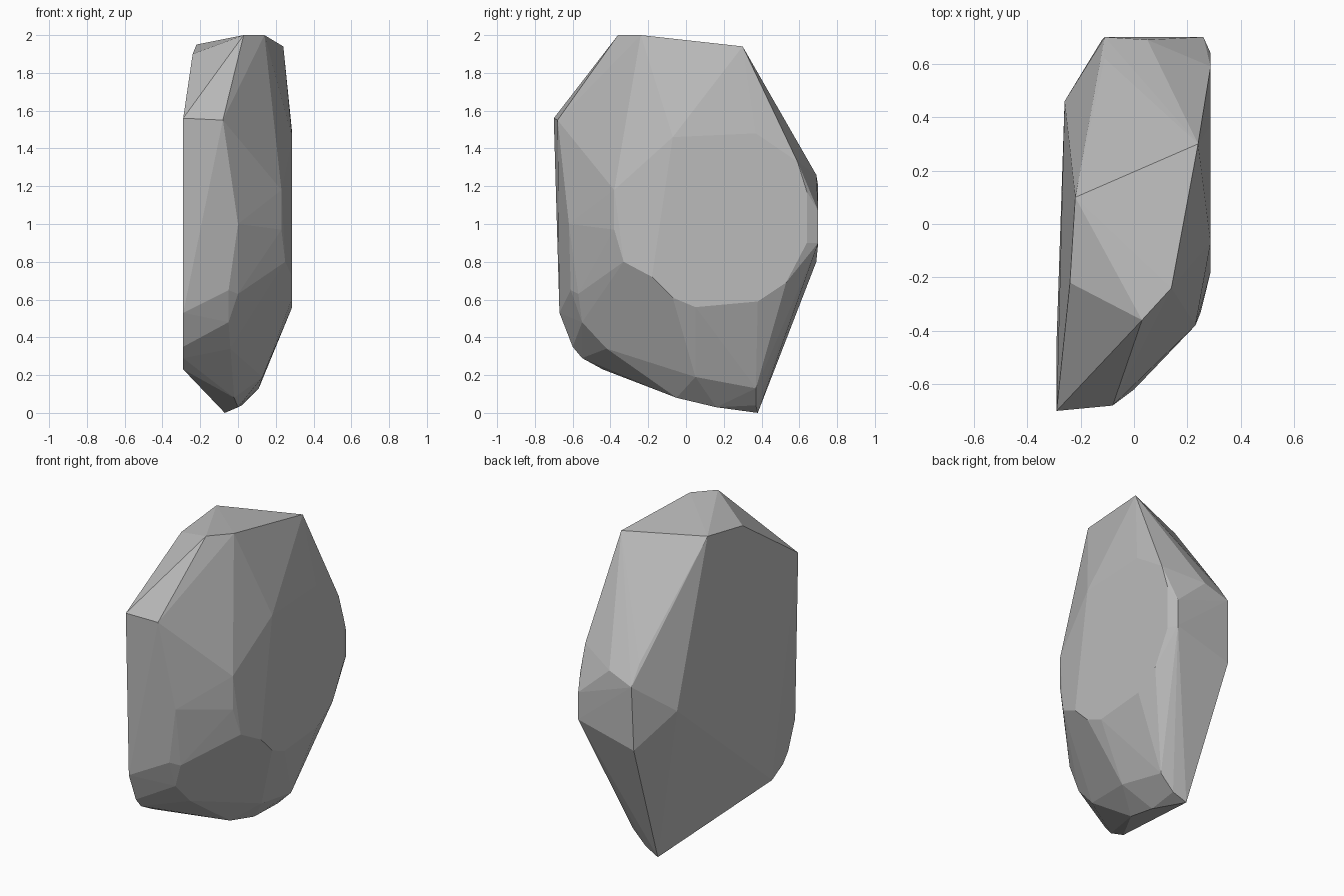
import bpy
import bmesh
from math import radians
from mathutils import Vector

default_cube = bpy.data.objects.get("Cube")
if default_cube is not None:
    bpy.data.objects.remove(default_cube, do_unlink=True)


def make_material(name, colour):
    material = bpy.data.materials.new(name)
    material.use_nodes = True
    material.diffuse_color = colour
    shader = next(n for n in material.node_tree.nodes if n.type == "BSDF_PRINCIPLED")
    shader.inputs["Base Color"].default_value = colour
    return material


def on_side(x, outline):
    """Lift a (y, z) outline onto a plane of constant x."""
    return [(x, y, z) for y, z in outline]


# Broad flat facet on the left side of the stone
broad_facet = on_side(.287, [
    (-.07, 1.46), (.37, 1.48), (.59, 1.33), (.64, 1.17), (.64, .9),
    (.53, .69), (.38, .59), (.05, .56), (-.07, .61), (-.18, .72)])

# Short bevel where that facet turns towards the front
front_bevel = on_side(.23, [(-.38, 1.18), (-.38, .97)]) + [(.25, -.33, .8)]

# Cleaved face on the right side
cleaved_face = on_side(-.29, [
    (-.7, 1.56), (-.67, .53), (-.6, .35), (-.55, .29), (-.44, .23)])
cleaved_face += [(-.26, .46, 1), (-.24, -.22, 1.9)]

# Sloping crown
crown = [(-.22, .1, 1.95), (.03, -.36, 2), (.14, -.24, 2), (.24, .3, 1.94)]

# Ridge running down the front
front_ridge = [
    (-.08, -.68, 1.55), (0, -.62, 1), (-.05, -.61, .65),
    (0, -.57, .63), (-.05, -.55, .48), (-.04, -.42, .34)]

# Narrow back edge
back_edge = [
    (-.11, .62, 1.32), (.05, .69, 1.26), (-.11, .7, 1.2), (-.12, .69, .8),
    (.26, .7, 1.07), (.26, .7, .9)]

# Tapered underside
underside = [
    (-.07, .38, 0), (.02, .37, .04), (.11, .37, .13),
    (.13, .05, .19), (-.02, -.05, .08), (0, .16, .03)]

# Wrap all the chiselled corners in one faceted solid
bm = bmesh.new()
for group in (broad_facet, front_bevel, cleaved_face, crown,
              front_ridge, back_edge, underside):
    for corner in group:
        bm.verts.new(Vector(corner))
hull = bmesh.ops.convex_hull(bm, input=bm.verts[:], use_existing_faces=False)
loose = [v for v in bm.verts if not v.link_faces]
bmesh.ops.delete(bm, geom=loose, context="VERTS")

# Merge coplanar triangles into clean flat facets
bmesh.ops.dissolve_limit(bm, angle_limit=radians(1.5),
                         verts=bm.verts[:], edges=bm.edges[:])
bmesh.ops.recalc_face_normals(bm, faces=bm.faces[:])
for face in bm.faces:
    face.smooth = False

mesh = bpy.data.meshes.new("rock")
bm.to_mesh(mesh)
bm.free()
mesh.materials.append(make_material("stone grey", (.5, .5, .5, 1)))
rock = bpy.data.objects.new("rock", mesh)
bpy.context.collection.objects.link(rock)
